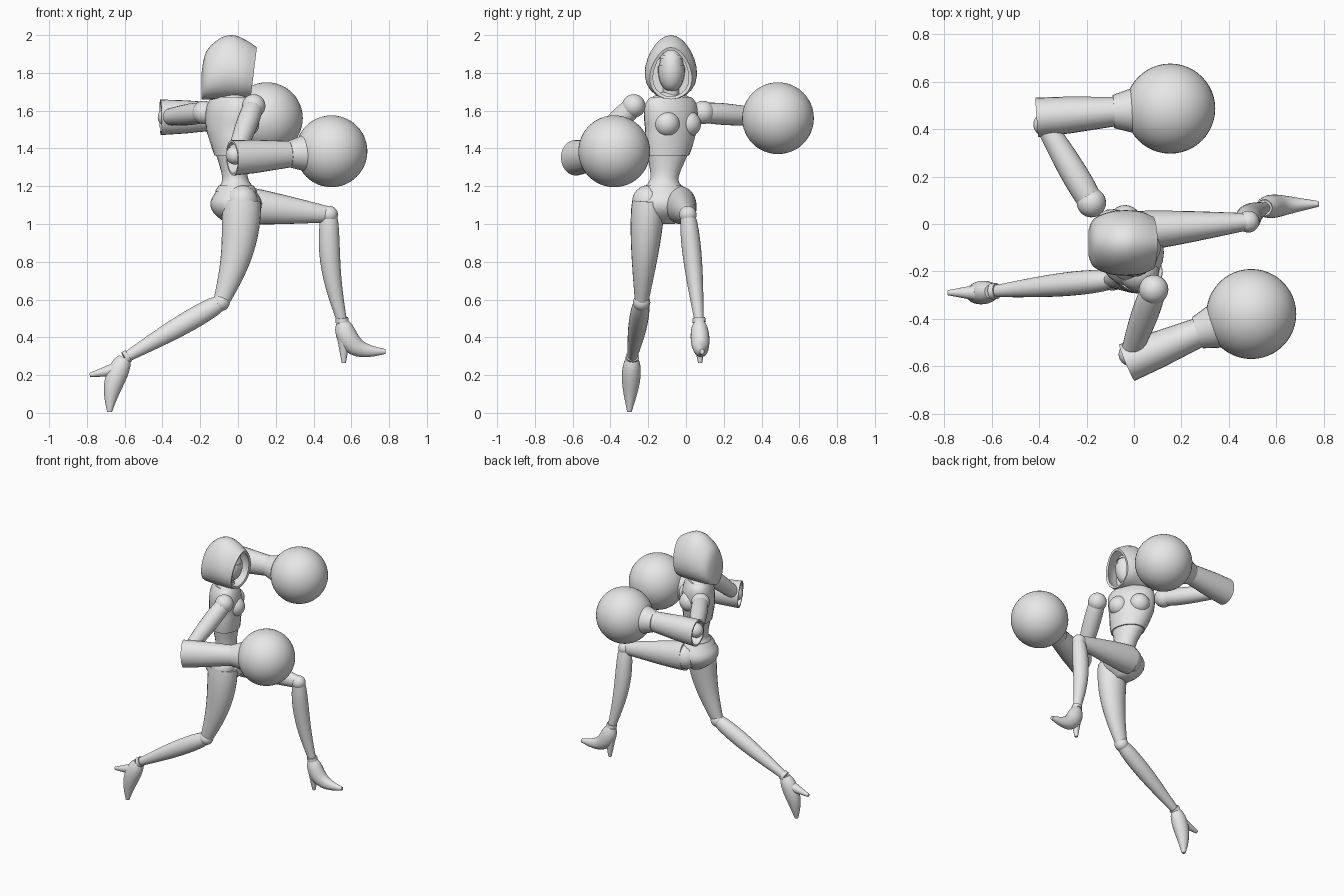
import bpy, bmesh
from math import sin, cos, pi, tau, radians
from mathutils import Vector, Matrix

cube = bpy.data.objects.get("Cube")
if cube:
    bpy.data.objects.remove(cube, do_unlink=True)

grey = bpy.data.materials.new("plain_grey")
grey.use_nodes = True
grey.diffuse_color = (.8, .8, .8, 1)
grey.node_tree.nodes["Principled BSDF"].inputs["Base Color"].default_value = grey.diffuse_color

SIDES = 24
LEFTWARD = Vector((0, 1, 0))
UPWARD = Vector((0, 0, 1))
parts = []


def finish(name, bm):
    bmesh.ops.recalc_face_normals(bm, faces=bm.faces)
    mesh = bpy.data.meshes.new(name)
    bm.to_mesh(mesh)
    bm.free()
    mesh.materials.append(grey)
    part = bpy.data.objects.new(name, mesh)
    bpy.context.collection.objects.link(part)
    parts.append(part)


def skin(name, rings):
    """Bridge equal-sized rings of points and cap both ends."""
    bm = bmesh.new()
    loops = [[bm.verts.new(point) for point in ring] for ring in rings]
    for low, high in zip(loops, loops[1:]):
        for i in range(SIDES):
            bm.faces.new((low[i - 1], low[i], high[i], high[i - 1]))
    bm.faces.new(loops[0])
    bm.faces.new(loops[-1])
    finish(name, bm)


def ellipse(centre, deep, wide):
    """Ring of points spanned by two radius vectors."""
    angles = [tau * k / SIDES for k in range(SIDES)]
    return [centre + deep * cos(a) + wide * sin(a) for a in angles]


def smooth_rows(rows, steps=4):
    """Catmull-Rom interpolation of the control rows."""
    result = []
    last = len(rows) - 1
    for i in range(last):
        window = (rows[max(i - 1, 0)], rows[i], rows[i + 1], rows[min(i + 2, last)])
        for step in range(steps):
            t = step / steps
            result.append([b + t / 2 * (c - a + t * (2*a - 5*b + 4*c - d + t * (3*(b - c) + d - a)))
                           for a, b, c, d in zip(*window)])
    return result + [rows[last]]


def limb(name, start, end, start_radius, end_radius, bulge=0, bow=(0, 0, 0),
         side=LEFTWARD, flat=1, steps=12):
    """Tapered tube, swollen nearer its start and bent sideways by the bow."""
    start, end, bow = Vector(start), Vector(end), Vector(bow)
    rings = []
    for step in range(steps + 1):
        t = step / steps
        centre = start.lerp(end, t) + bow * sin(pi * t)
        along = (end - start + bow * pi * cos(pi * t)).normalized()
        wide = (side - along * side.dot(along)).normalized()
        radius = start_radius + (end_radius - start_radius) * t + bulge * sin(pi * t ** .7)
        rings.append(ellipse(centre, along.cross(wide) * radius, wide * radius * flat))
    skin(name, rings)


def ball(name, centre, radius, segments=32):
    bm = bmesh.new()
    bmesh.ops.create_uvsphere(bm, u_segments=segments, v_segments=segments // 2, radius=1)
    scale = Vector(radius) if isinstance(radius, tuple) else Vector((radius, radius, radius))
    bm.transform(Matrix.Translation(centre) @ Matrix.Diagonal(scale).to_4x4())
    finish(name, bm)


# Torso: level ellipses on a leaning spine that turns left towards the chest
HIPS = Vector((-.01, -.12, 0))
CHEST = Vector((-.045, -.08, 0))
TURN = radians(36)


def torso_part(name, rows, grow=0):
    rings = []
    for z, depth, width in rows:
        t = min(max((z - 1.2) / .3, 0), 1)
        forward = Vector((cos(TURN * t), sin(TURN * t), 0))
        centre = HIPS.lerp(CHEST, t) + UPWARD * z
        rings.append(ellipse(centre, forward * (depth + grow), UPWARD.cross(forward) * (width + grow)))
    skin(name, rings)


body = smooth_rows([(1.0, .05, .06), (1.06, .12, .13), (1.12, .135, .145), (1.19, .095, .105),
                    (1.25, .068, .075), (1.4, .09, .12), (1.5, .1, .14), (1.6, .095, .15),
                    (1.66, .07, .13), (1.7, .045, .05)])
torso_part("torso", body)
torso_part("cropped_top", [row for row in body if 1.36 < row[0] < 1.68], .009)
torso_part("belt", [row for row in body if 1.16 < row[0] < 1.21], .006)

forward = Vector((cos(TURN), sin(TURN), 0))
across = UPWARD.cross(forward)
for name, sign in (("left_bust", 1), ("right_bust", -1)):
    ball(name, CHEST + forward * .06 + across * sign * .07 + UPWARD * 1.53, .068)

# Neck and masked face
limb("neck", (-.035, -.08, 1.62), (-.02, -.08, 1.77), .045, .042)
FACE = Vector((-.005, -.077, 1.815))
ball("face", FACE, (.078, .066, .115))


def face_band(name, low, high, grow):
    """Slice of a slightly larger head, between two heights given as sines."""
    rings = []
    for step in range(9):
        height = low + (high - low) * step / 8
        reach = (1 - height ** 2) ** .5
        rings.append(ellipse(FACE + UPWARD * .115 * height,
                             Vector((.078 * reach + grow, 0, 0)), LEFTWARD * (.066 * reach + grow)))
    skin(name, rings)


face_band("lower_mask", -.95, .2, .005)
face_band("brow_band", .5, .7, .006)


# Hood: egg-shaped arches from the back to the open front, then its lining
def arch(x, top, half, bottom=1.66):
    ring = []
    for k in range(SIDES):
        a = tau * k / SIDES
        sweep = max(x, 0) * .17 * (1 - cos(a))
        ring.append((x - sweep, -.08 + half * sin(a) * (1 - cos(a) / 5),
                     (top + bottom) / 2 + (top - bottom) / 2 * cos(a)))
    return ring


outside = smooth_rows([(-.193, 1.8, .05), (-.17, 1.91, .1), (-.1, 1.98, .13),
                       (-.03, 2, .136), (.04, 1.975, .13), (.1, 1.935, .11)])
lining = [(x - .005, top - .015, half - .017) for x, top, half in outside[:-9:-1]]
skin("hood", [arch(*row) for row in outside] + [arch(*row, 1.675) for row in lining])


# Arms: ball joints, hollow gauntlet, flared cuff and round fist
def arm(side, shoulder, elbow, opening, wrist, fist):
    shoulder, elbow, opening, wrist, fist = map(Vector, (shoulder, elbow, opening, wrist, fist))
    ball(side + "_shoulder", shoulder, .062)
    limb(side + "_upper_arm", shoulder, elbow, .05, .042, .01, side=UPWARD)
    ball(side + "_elbow", elbow, .05)
    limb(side + "_forearm", elbow, wrist, .045, .04, .008, side=UPWARD)
    along = (wrist - opening).normalized()
    wide = along.cross(UPWARD).normalized()
    tall = wide.cross(along)
    profile = [(.3, .065), (0, .077), (0, .088), (.4, .082), (1, .065)]
    skin(side + "_gauntlet", [ellipse(opening.lerp(wrist, t), tall * r * 1.07, wide * r * .95)
                              for t, r in profile])
    limb(side + "_cuff", wrist.lerp(fist, -.05), wrist.lerp(fist, .45), .07, .105, side=UPWARD)
    ball(side + "_fist", fist, .19, 48)


arm("right", (.083, -.277, 1.625), (-.015, -.55, 1.365),
    (-.03, -.585, 1.35), (.28, -.455, 1.37), (.495, -.38, 1.385))
arm("left", (-.18, .09, 1.59), (-.375, .42, 1.565),
    (-.41, .45, 1.565), (-.075, .475, 1.57), (.153, .487, 1.56))


# Legs: jointed thigh and shin ending in a high-heeled shoe
def leg(side, hip, knee, ankle, toe, heel, heel_tip, bows, thigh_bulge):
    ball(side + "_hip", hip, .085)
    limb(side + "_thigh", hip, knee, .1, .042, thigh_bulge, bows[0], flat=.85)
    ball(side + "_knee", knee, .046)
    limb(side + "_shin", knee, ankle, .041, .026, .019, bows[1], flat=.92)
    limb(side + "_shoe", ankle, toe, .034, .013, .028, bows[2], flat=.9)
    limb(side + "_heel", heel, heel_tip, .036, .011)
    band = Vector(ankle).lerp(Vector(knee), .04)
    limb(side + "_ankle_band", ankle, band, .035, .034, steps=1)


leg("right", (.02, -.2, 1.12), (-.09, -.235, .585), (-.6, -.285, .29), (-.68, -.3, .005),
    (-.65, -.29, .23), (-.785, -.29, .2),
    [(.03, 0, 0), (0, 0, 0), (-.02, 0, 0)], .015)
leg("left", (.02, -.03, 1.1), (.483, .01, 1.05), (.552, .07, .48), (.78, .085, .325),
    (.56, .07, .4), (.56, .075, .265),
    [(0, 0, 0), (-.025, 0, 0), (-.045, 0, -.05)], .005)

# Smooth shading with sharp edges kept
bpy.ops.object.select_all(action='DESELECT')
for part in parts:
    part.select_set(True)
bpy.context.view_layer.objects.active = parts[0]
bpy.ops.object.shade_smooth_by_angle(angle=radians(40))
